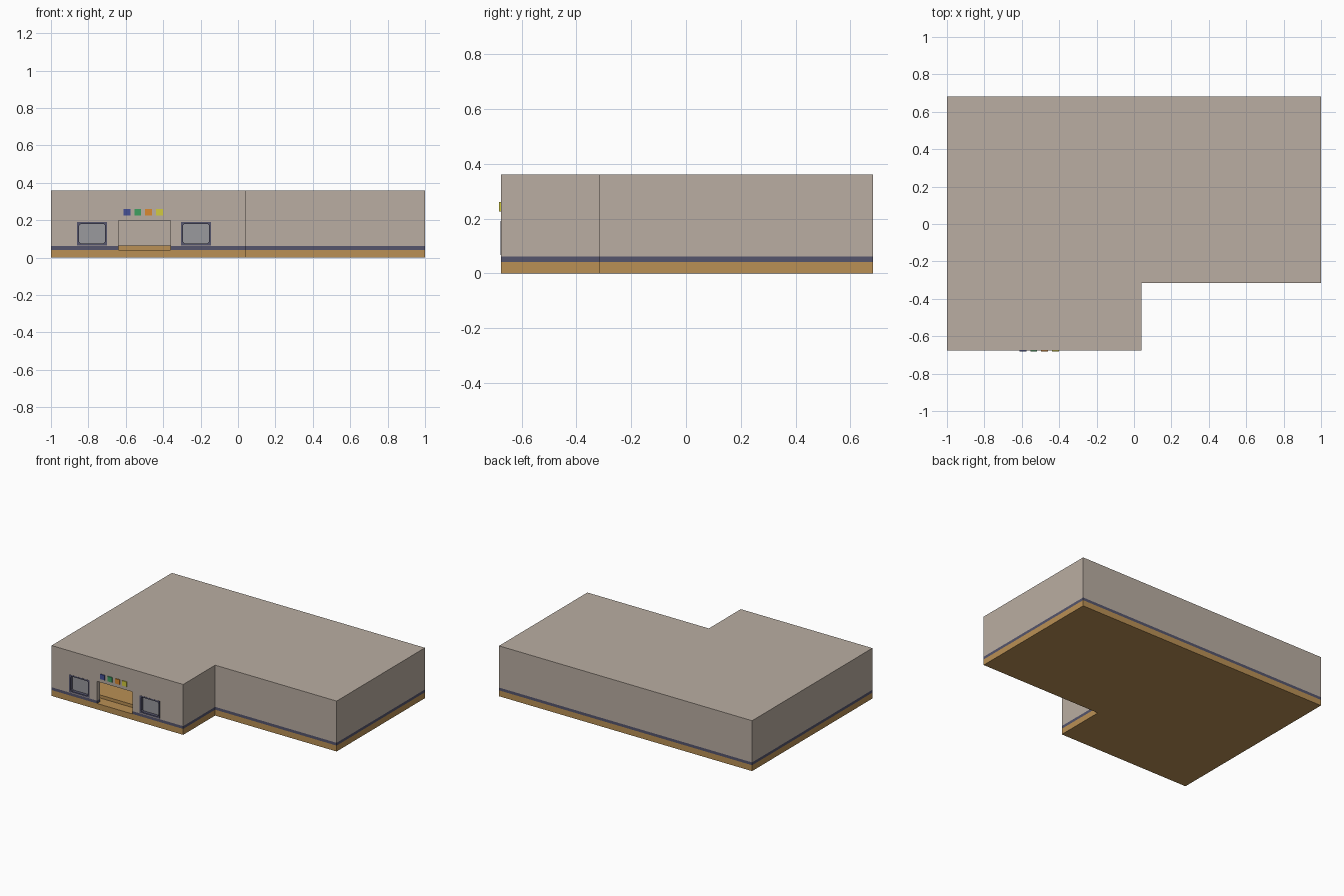
import bpy, bmesh

if "Cube" in bpy.data.objects:
    bpy.data.objects.remove(bpy.data.objects["Cube"])


def material(name, rgb):
    m = bpy.data.materials.new(name)
    m.diffuse_color = (*rgb, 1)
    m.use_nodes = True
    m.node_tree.nodes["Principled BSDF"].inputs["Base Color"].default_value = m.diffuse_color
    return m


WALL = material("plaster", (0.49, 0.42, 0.36))
TAN = material("tan", (0.49, 0.28, 0.09))
NAVY = material("navy", (0.09, 0.09, 0.15))
GLASS = material("glass", (0.32, 0.32, 0.34))


def prism(name, pts, z0, z1, mat=None):
    bm = bmesh.new()
    f = bm.faces.new([bm.verts.new((x, y, z0)) for x, y in pts])
    ext = bmesh.ops.extrude_face_region(bm, geom=[f])
    for v in ext["geom"]:
        if isinstance(v, bmesh.types.BMVert):
            v.co.z = z1
    bmesh.ops.recalc_face_normals(bm, faces=bm.faces)
    me = bpy.data.meshes.new(name)
    bm.to_mesh(me)
    bm.free()
    ob = bpy.data.objects.new(name, me)
    bpy.context.collection.objects.link(ob)
    if mat:
        me.materials.append(mat)
    return ob


def box(name, x0, x1, y0, y1, z0, z1, mat=None):
    return prism(name, [(x0, y0), (x1, y0), (x1, y1), (x0, y1)], z0, z1, mat)


def footprint(d=0.0):
    # L-shaped plan, inset by d
    return [(-1 + d, FRONT + d), (0.04 - d, FRONT + d), (0.04 - d, -0.315 + d),
            (1 - d, -0.315 + d), (1 - d, 0.682 - d), (-1 + d, 0.682 - d)]


def cut(ob, cutter):
    mod = ob.modifiers.new("cut", "BOOLEAN")
    mod.operation = "DIFFERENCE"
    mod.solver = "EXACT"
    mod.object = cutter
    cutter.hide_render = True
    bpy.context.view_layer.objects.active = ob
    bpy.ops.object.modifier_apply(modifier=mod.name)
    bpy.data.objects.remove(cutter)


def octagon_panel(name, x0, x1, z0, z1, c, y0, y1, mat=None):
    # upright panel with clipped corners
    pts = [(x0 + c, z0), (x1 - c, z0), (x1, z0 + c), (x1, z1 - c),
           (x1 - c, z1), (x0 + c, z1), (x0, z1 - c), (x0, z0 + c)]
    ob = prism(name, pts, y0, y1, mat)
    for v in ob.data.vertices:
        x, z, y = v.co
        v.co = (x, y, z)
    ob.data.flip_normals()
    return ob


FRONT = -0.676
T = 0.035
WINDOWS = [("left", -0.86, -0.70), ("right", -0.305, -0.145)]

# Stacked shell: foundation, stripe, walls with roof
prism("foundation", footprint(), 0, 0.042, TAN)
prism("floor_slab", footprint(0.08), 0.042, 0.064, TAN)
stripe = prism("stripe", footprint(), 0.042, 0.062, NAVY)
cut(stripe, prism("cutter", footprint(T), 0.03, 0.08))
walls = prism("walls_and_roof", footprint(), 0.062, 0.36, WALL)
cut(walls, prism("cutter", footprint(T), 0.05, 0.335))

# Doorway
for part in (stripe, walls):
    cut(part, box("cutter", -0.64, -0.36, FRONT - 0.05, FRONT + 0.06, 0.03, 0.20))

# Windows: frame set in the wall with a recessed pane
for side, x0, x1 in WINDOWS:
    cut(walls, box("cutter", x0, x1, FRONT - 0.05, FRONT + 0.06, 0.066, 0.191))
    frame = box(side + "_window_frame", x0, x1, FRONT - 0.001, FRONT + T, 0.066, 0.191, NAVY)
    cut(frame, octagon_panel("cutter", x0 + 0.011, x1 - 0.011, 0.076, 0.181, 0.008,
                             FRONT - 0.05, FRONT + 0.06))
    box(side + "_window_pane", x0 + 0.005, x1 - 0.005, FRONT + 0.022, FRONT + 0.028,
        0.07, 0.187, GLASS)

# Plain coloured sign blocks above the door
COLOURS = [(0.06, 0.08, 0.3), (0.05, 0.35, 0.12), (0.7, 0.25, 0.03), (0.65, 0.6, 0.05)]
for i, rgb in enumerate(COLOURS):
    x = -0.594 + i * 0.058
    box(f"sign_block_{i + 1}", x - 0.018, x + 0.018, FRONT - 0.006, FRONT + 0.004,
        0.226, 0.261, material(f"sign_{i + 1}", rgb))
